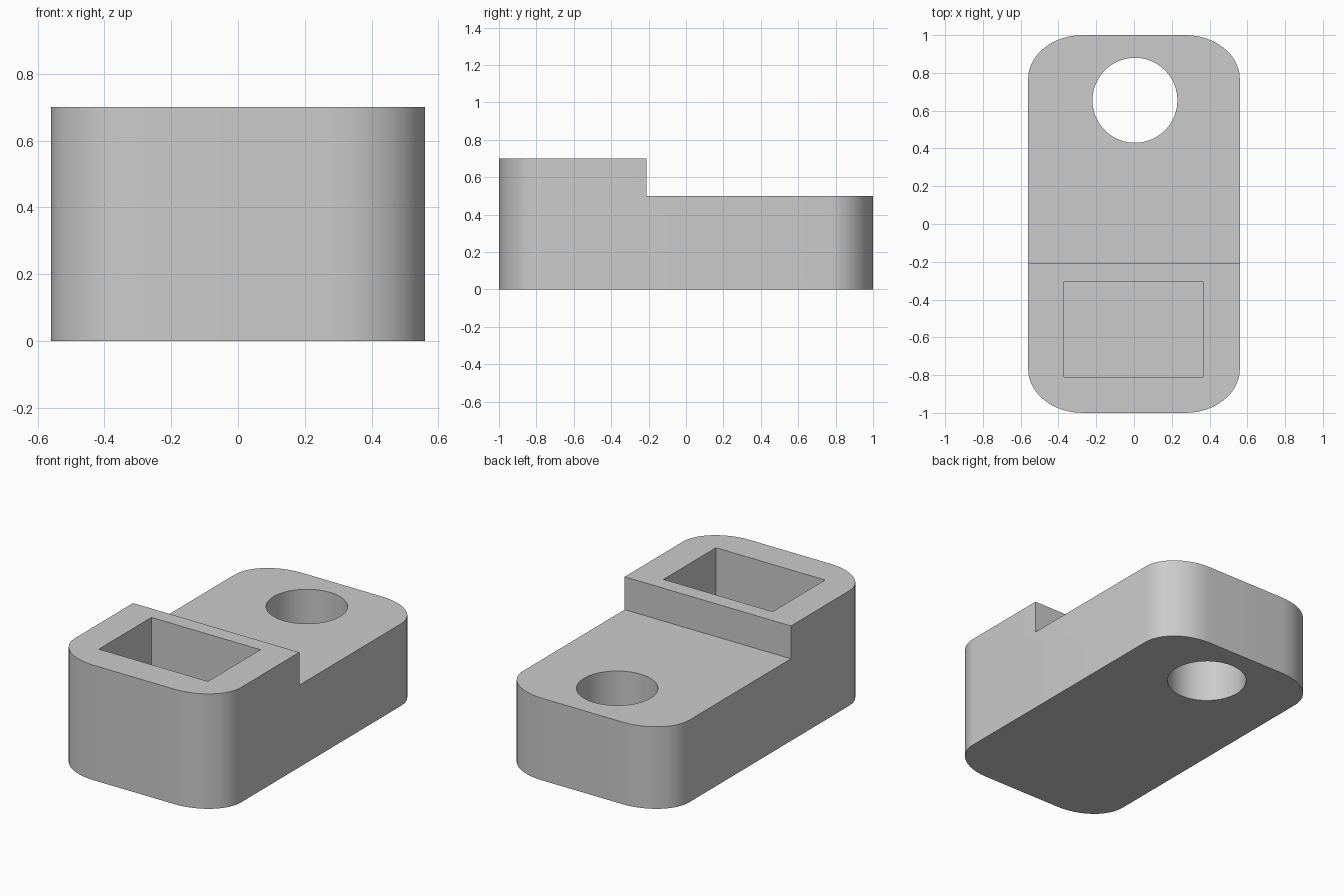
import bpy, bmesh, math

if "Cube" in bpy.data.objects:
    bpy.data.objects.remove(bpy.data.objects["Cube"])

grey = bpy.data.materials.new("plain_grey")
grey.diffuse_color = (0.6, 0.6, 0.6, 1)
grey.use_nodes = True
grey.node_tree.nodes["Principled BSDF"].inputs["Base Color"].default_value = grey.diffuse_color


def prism(name, outline, z0, z1):
    """Extrude a closed xy outline from z0 to z1."""
    bm = bmesh.new()
    face = bm.faces.new([bm.verts.new((x, y, z0)) for x, y in outline])
    top = bmesh.ops.extrude_face_region(bm, geom=[face])
    for v in top["geom"]:
        if isinstance(v, bmesh.types.BMVert):
            v.co.z = z1
    bmesh.ops.recalc_face_normals(bm, faces=bm.faces)
    mesh = bpy.data.meshes.new(name)
    bm.to_mesh(mesh)
    bm.free()
    mesh.materials.append(grey)
    obj = bpy.data.objects.new(name, mesh)
    bpy.context.collection.objects.link(obj)
    return obj


def rectangle(x0, x1, y0, y1):
    return [(x0, y0), (x1, y0), (x1, y1), (x0, y1)]


def rounded_outline(hx, hy, rx, ry, steps):
    """Rectangle with elliptical corners."""
    pts = []
    for q, (sx, sy) in enumerate([(1, 1), (-1, 1), (-1, -1), (1, -1)]):
        for i in range(steps + 1):
            a = math.pi / 2 * (q + i / steps)
            pts.append((sx * (hx - rx) + rx * math.cos(a),
                        sy * (hy - ry) + ry * math.sin(a)))
    return pts


# Block with rounded vertical corners
body = prism("stepped_block", rounded_outline(0.56, 1.0, 0.29, 0.23, 12), 0, 0.7)

# Cutters: lowered rear deck, round through hole, rectangular blind pocket
circle = [(0.005 + 0.225 * math.cos(math.tau * i / 48),
           0.655 + 0.225 * math.sin(math.tau * i / 48)) for i in range(48)]
cutters = [
    prism("step_cutter", rectangle(-1, 1, -0.21, 1.5), 0.5, 1.0),
    prism("hole_cutter", circle, -0.2, 1.0),
    prism("pocket_cutter", rectangle(-0.37, 0.365, -0.81, -0.305), 0.2, 1.0),
]
for cutter in cutters:
    cutter.hide_render = True
    cutter.hide_set(True)
    mod = body.modifiers.new(cutter.name, "BOOLEAN")
    mod.operation = "DIFFERENCE"
    mod.solver = "EXACT"
    mod.object = cutter

# Apply the cuts, then smooth the curved walls
bpy.context.view_layer.objects.active = body
body.select_set(True)
for mod in list(body.modifiers):
    bpy.ops.object.modifier_apply(modifier=mod.name)
for cutter in cutters:
    bpy.data.objects.remove(cutter)
bpy.ops.object.shade_smooth_by_angle(angle=math.radians(30))
